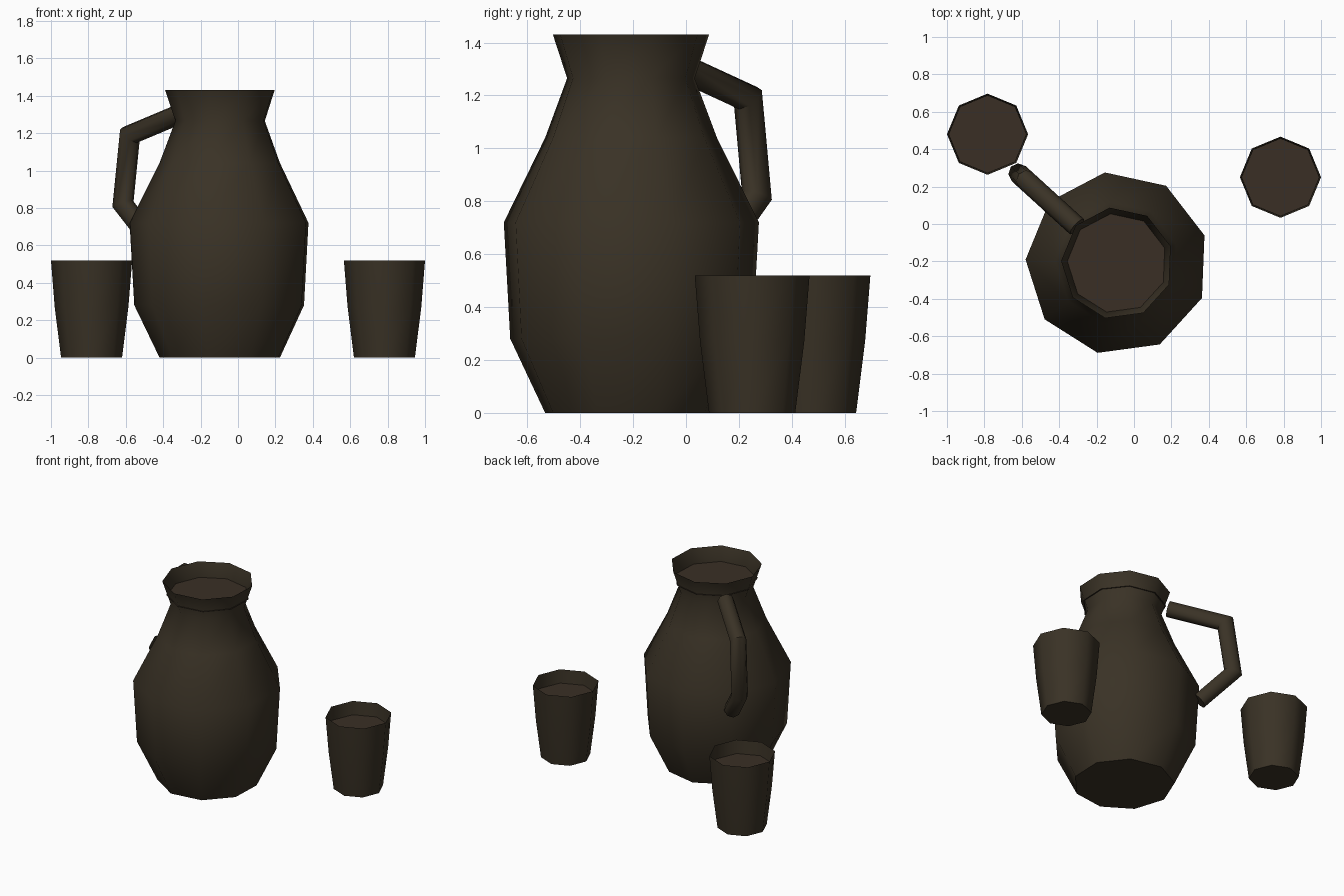
import bpy, bmesh, math
from mathutils import Vector

cube = bpy.data.objects.get("Cube")
if cube:
    bpy.data.objects.remove(cube, do_unlink=True)


def make_material(name, color):
    mat = bpy.data.materials.new(name)
    mat.use_nodes = True
    mat.diffuse_color = color
    mat.node_tree.nodes["Principled BSDF"].inputs["Base Color"].default_value = color
    return mat


clay = make_material("dark clay", (0.042, 0.032, 0.019, 1))
drink = make_material("brown drink", (0.041, 0.028, 0.018, 1))


def finish(name, bm, mat):
    mesh = bpy.data.meshes.new(name)
    bm.to_mesh(mesh)
    bm.free()
    mesh.materials.append(mat)
    obj = bpy.data.objects.new(name, mesh)
    bpy.context.collection.objects.link(obj)
    bpy.ops.object.select_all(action="DESELECT")
    obj.select_set(True)
    bpy.context.view_layer.objects.active = obj
    bpy.ops.object.shade_smooth_by_angle(angle=math.radians(55))
    return obj


def bridge(bm, rings):
    for low, high in zip(rings, rings[1:]):
        for i in range(len(low)):
            j = (i + 1) % len(low)
            bm.faces.new((low[i], low[j], high[j], high[i]))


def ring(bm, center, radius, z, sides, turn):
    angles = [turn + math.tau * i / sides for i in range(sides)]
    return [bm.verts.new((center[0] + radius * math.cos(a),
                          center[1] + radius * math.sin(a), z)) for a in angles]


def vessel(name, center, profile, sides, turn=0):
    """Open pot with a closed base, turned from (radius, height) pairs."""
    bm = bmesh.new()
    rings = [ring(bm, center, r, z, sides, turn) for r, z in profile]
    bridge(bm, rings)
    bm.faces.new(reversed(rings[0]))
    return finish(name, bm, clay)


def liquid(name, center, radius, z, sides, turn=0):
    bm = bmesh.new()
    bm.faces.new(ring(bm, center, radius, z, sides, turn))
    return finish(name, bm, drink)


# Jug and its contents
jug_center = (-0.09, -0.21)
jug_turn = math.radians(17.7)
vessel("jug_body", jug_center,
       [(0.33, 0), (0.465, 0.28), (0.49, 0.72), (0.33, 1.04), (0.245, 1.265), (0.30, 1.43)],
       9, jug_turn)
liquid("jug_drink", jug_center, 0.275, 1.33, 9, jug_turn)

# Two cups and their contents
for side, center in (("right", (-0.783, 0.48)), ("left", (0.783, 0.25))):
    vessel(side + "_cup", center, [(0.163, 0), (0.197, 0.27), (0.217, 0.52)], 8)
    liquid(side + "_cup_drink", center, 0.208, 0.425, 8)

# Handle: mitred tube along (distance from jug axis, height) points
path = [Vector(p) for p in ((0.29, 1.305), (0.66, 1.19), (0.71, 0.82), (0.49, 0.61))]
radius, sides = 0.055, 8
heading = jug_turn + math.radians(120)
outward = Vector((math.cos(heading), math.sin(heading), 0))
across = Vector((-outward.y, outward.x, 0))
up = Vector((0, 0, 1))
axis = Vector((*jug_center, 0))
bm = bmesh.new()
rings = []
for i, p in enumerate(path):
    before = (p - path[max(i - 1, 0)]).normalized()
    after = (path[min(i + 1, len(path) - 1)] - p).normalized()
    tangent = (before + after).normalized()
    stretch = 1 / tangent.dot(after if after.length else before)
    normal = outward * -tangent.y + up * tangent.x
    middle = axis + outward * p.x + up * p.y
    loop = []
    for k in range(sides):
        a = math.tau * k / sides
        loop.append(bm.verts.new(middle + across * radius * math.cos(a)
                                 + normal * radius * stretch * math.sin(a)))
    rings.append(loop)
bridge(bm, rings)
bm.faces.new(rings[0])
bm.faces.new(rings[-1])
bmesh.ops.recalc_face_normals(bm, faces=bm.faces)
finish("jug_handle", bm, clay)
